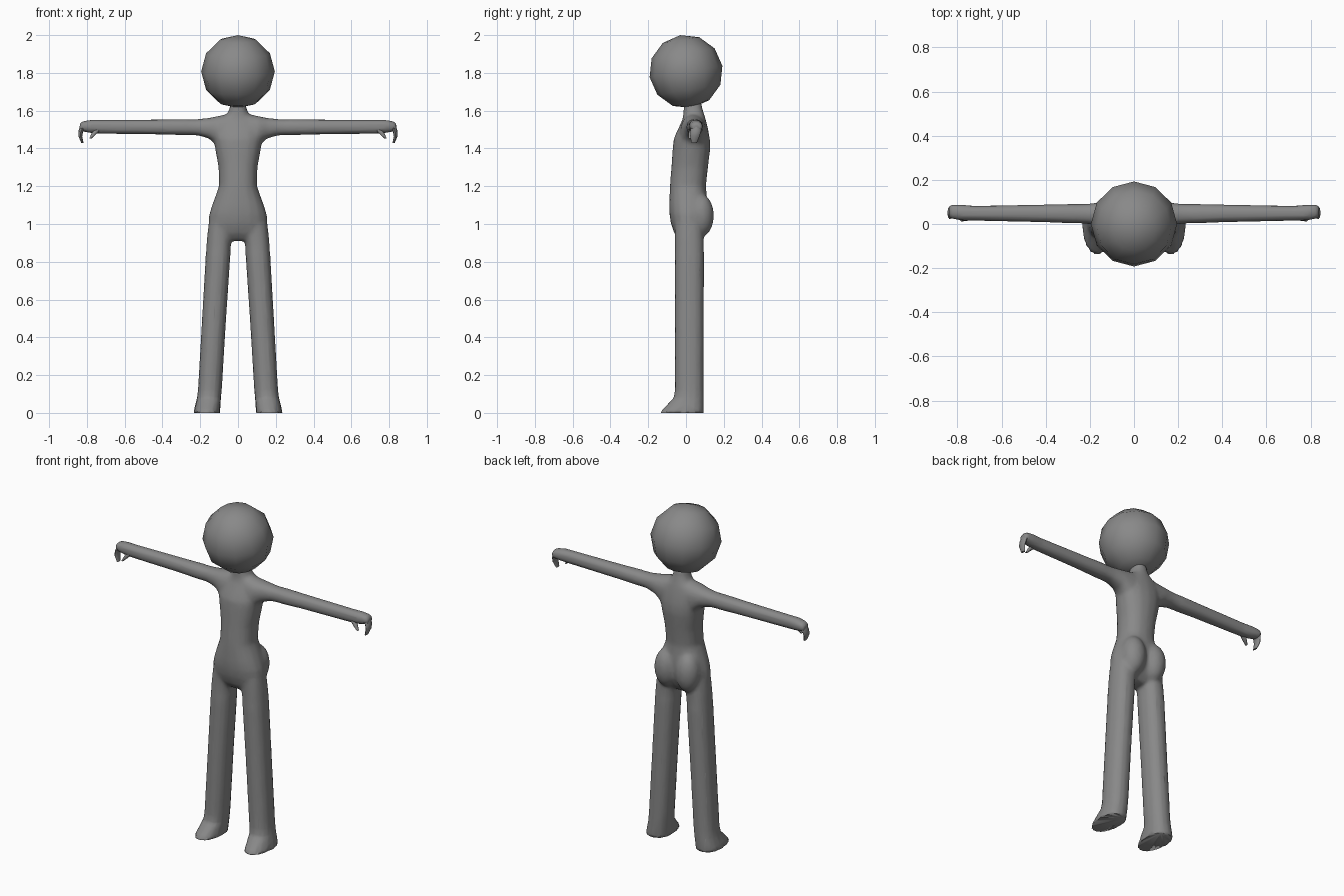
import bpy, bmesh, math
from mathutils import Matrix, Vector

if "Cube" in bpy.data.objects:
    bpy.data.objects.remove(bpy.data.objects["Cube"])

grey = bpy.data.materials.new("body grey")
grey.diffuse_color = (0.25, 0.25, 0.25, 1)
grey.use_nodes = True
grey.node_tree.nodes["Principled BSDF"].inputs["Base Color"].default_value = grey.diffuse_color


def loft(bm, rings):
    """Skin a list of vertex-position rings and cap both ends."""
    loops = [[bm.verts.new(p) for p in r] for r in rings]
    n = len(loops[0])
    for a, b in zip(loops, loops[1:]):
        for i in range(n):
            j = (i + 1) % n
            bm.faces.new((a[i], a[j], b[j], b[i]))
    bm.faces.new(loops[0][::-1])
    bm.faces.new(loops[-1])


def oval(a0, a1, b0, b1, mid=None, n=16):
    """Slightly squared oval between two extents on each axis."""
    ca, ha = (a0 + a1) / 2, (a1 - a0) / 2
    cb = (b0 + b1) / 2 if mid is None else mid
    pts = []
    for i in range(n):
        t = 2 * math.pi * i / n
        c, s = math.cos(t), math.sin(t)
        c, s = math.copysign(abs(c) ** 0.88, c), math.copysign(abs(s) ** 0.88, s)
        pts.append((ca + ha * c, cb + s * ((b1 - cb) if s > 0 else (cb - b0))))
    return pts


def upright(sections):
    return [[(x, y, s[0]) for x, y in oval(*s[1:])] for s in sections]


def sideways(sections, side):
    return [[(side * s[0], y, z) for y, z in oval(*s[1:])] for s in sections]


def finish(name, bm):
    bmesh.ops.recalc_face_normals(bm, faces=bm.faces)
    me = bpy.data.meshes.new(name)
    bm.to_mesh(me)
    bm.free()
    me.materials.append(grey)
    ob = bpy.data.objects.new(name, me)
    bpy.context.collection.objects.link(ob)
    return ob


def smooth(ob, angle):
    bpy.ops.object.select_all(action='DESELECT')
    ob.select_set(True)
    bpy.context.view_layer.objects.active = ob
    bpy.ops.object.shade_smooth_by_angle(angle=math.radians(angle))


# torso and neck: z, half-width, front y, back y
torso = [(0.91, 0.06, -0.03, 0.06), (0.95, 0.14, -0.062, 0.09), (1.0, 0.156, -0.08, 0.11),
         (1.05, 0.154, -0.088, 0.115), (1.1, 0.138, -0.09, 0.115), (1.2, 0.101, -0.086, 0.106),
         (1.3, 0.104, -0.078, 0.117), (1.4, 0.122, -0.071, 0.129), (1.45, 0.13, -0.066, 0.127),
         (1.5, 0.128, -0.044, 0.118), (1.55, 0.10, -0.02, 0.106), (1.58, 0.06, -0.014, 0.097),
         (1.61, 0.046, -0.014, 0.088), (1.66, 0.034, -0.01, 0.075)]
# leg and foot: z, inner x, outer x, front y, back y, widest y
leg = [(0, 0.094, 0.236, -0.14, 0.094, 0.0), (0.02, 0.094, 0.232, -0.122, 0.094, 0.005),
       (0.08, 0.09, 0.217, -0.065, 0.094, 0.015), (0.12, 0.086, 0.212, -0.059, 0.094, 0.017),
       (0.5, 0.063, 0.19, -0.059, 0.094, 0.017), (0.9, 0.036, 0.167, -0.06, 0.096, 0.017),
       (1.0, 0.02, 0.157, -0.06, 0.09, 0.017)]
# arm: x, front y, back y, bottom z, top z
arm = [(0.04, -0.03, 0.11, 1.37, 1.585), (0.11, -0.03, 0.105, 1.41, 1.572),
       (0.15, -0.012, 0.10, 1.45, 1.563), (0.21, 0.0, 0.092, 1.468, 1.556),
       (0.4, 0.008, 0.088, 1.474, 1.553), (0.72, 0.015, 0.082, 1.478, 1.551),
       (0.78, 0.016, 0.087, 1.482, 1.551), (0.825, 0.024, 0.088, 1.49, 1.543),
       (0.838, 0.032, 0.08, 1.495, 1.53)]

bm = bmesh.new()
loft(bm, upright([(z, -w, w, f, b) for z, w, f, b in torso]))
for side in (-1, 1):
    loft(bm, upright([(s[0], *sorted((side * s[1], side * s[2])), *s[3:]) for s in leg]))
    loft(bm, sideways(arm, side))
    # buttock
    bmesh.ops.create_uvsphere(bm, u_segments=16, v_segments=10, radius=1,
                              matrix=Matrix.Translation((side * 0.07, 0.078, 1.045))
                              @ Matrix.Diagonal((0.072, 0.071, 0.115, 1)))
raw = finish("body", bm)

# fuse the parts into one skin
mod = raw.modifiers.new("fuse", 'REMESH')
mod.mode, mod.voxel_size = 'VOXEL', 0.009
dep = bpy.context.evaluated_depsgraph_get()
bm = bmesh.new()
bm.from_object(raw, dep)
bpy.data.objects.remove(raw)
blend = [v for v in bm.verts if 0.85 < v.co.z < 1.62 and abs(v.co.x) < 0.27]
for _ in range(9):
    bmesh.ops.smooth_vert(bm, verts=blend, factor=0.5, use_axis_x=True,
                          use_axis_y=True, use_axis_z=True)
for v in bm.verts:
    if v.co.z < 0.008:
        v.co.z = 0
body = finish("body", bm)
body.modifiers.new("simplify", 'DECIMATE').ratio = 0.2
smooth(body, 50)


# curled fingers and thumb: x, y, z, radius along x, radius along y
fingers = [(0.815, 0.055, 1.518, 0.022, 0.03), (0.832, 0.052, 1.492, 0.013, 0.028),
           (0.835, 0.047, 1.465, 0.01, 0.025), (0.824, 0.043, 1.43, 0.006, 0.015)]
thumb = [(0.742, 0.038, 1.5, 0.02, 0.02), (0.762, 0.026, 1.478, 0.014, 0.013),
         (0.782, 0.02, 1.452, 0.006, 0.008)]
for label, side in (("left", 1), ("right", -1)):
    for part, path in (("fingers", fingers), ("thumb", thumb)):
        bm = bmesh.new()
        loft(bm, [[(side * (x + rx * math.cos(k * math.pi / 4)),
                    y + ry * math.sin(k * math.pi / 4), z) for k in range(8)]
                  for x, y, z, rx, ry in path])
        smooth(finish(f"{label}_{part}", bm), 60)

# head: faceted ball tipped slightly forward
bm = bmesh.new()
bmesh.ops.create_uvsphere(bm, u_segments=12, v_segments=6, radius=0.195,
                          matrix=Matrix.Translation((0, 0, 1.807))
                          @ Matrix.Rotation(math.radians(9), 4, 'X'))
smooth(finish("head", bm), 60)
